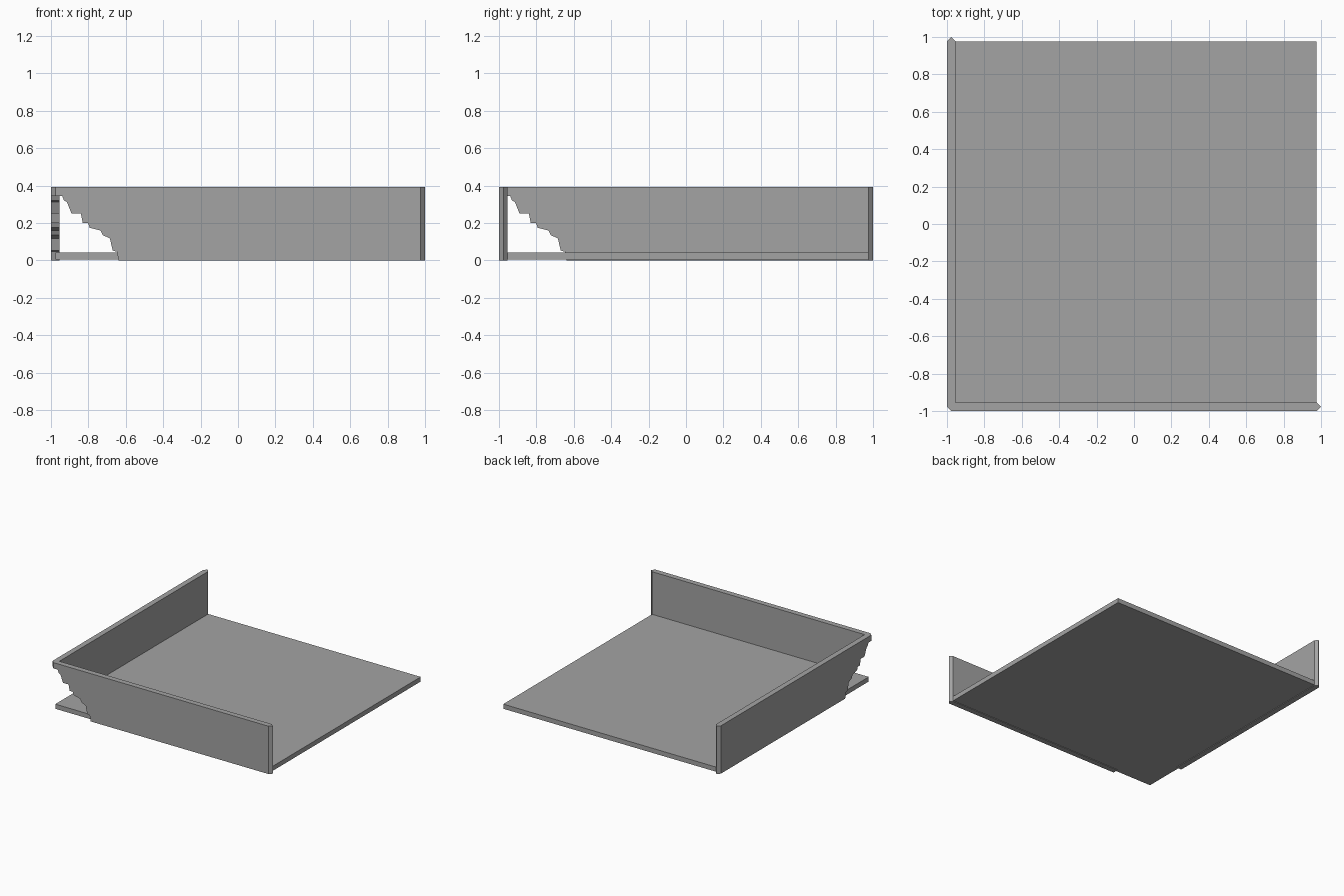
import bpy, bmesh

cube = bpy.data.objects.get("Cube")
if cube:
    bpy.data.objects.remove(cube, do_unlink=True)

mat = bpy.data.materials.new("plain grey")
mat.use_nodes = True
grey = (0.37, 0.37, 0.37, 1)
mat.diffuse_color = grey
mat.node_tree.nodes["Principled BSDF"].inputs["Base Color"].default_value = grey

TOP = 0.393
EDGE = 0.977

# Ragged broken edge, from beneath the corner down to the ground
BROKEN = [(-0.94, 0.345), (-0.93, 0.32), (-0.915, 0.313), (-0.89, 0.25),
          (-0.84, 0.25), (-0.83, 0.2), (-0.802, 0.2), (-0.793, 0.175),
          (-0.735, 0.16), (-0.722, 0.135), (-0.685, 0.118), (-0.67, 0.053),
          (-0.648, 0.047), (-0.638, 0)]

# Wall plan: depth, corner end, free end (mitred corner, pointed free end)
LAYERS = [(-1, -EDGE, EDGE), (-0.9885, -0.9885, 0.9885),
          (-EDGE, -EDGE, 1), (-0.955, -0.955, EDGE)]


def finish(name, bm):
    bmesh.ops.recalc_face_normals(bm, faces=bm.faces)
    mesh = bpy.data.meshes.new(name)
    bm.to_mesh(mesh)
    bm.free()
    mesh.materials.append(mat)
    obj = bpy.data.objects.new(name, mesh)
    bpy.context.collection.objects.link(obj)


def wall(name, swap):
    bm = bmesh.new()
    loops = []
    for depth, start, end in LAYERS:
        outline = [(start, TOP), (start, 0.345)] + BROKEN + [(end, 0), (end, TOP)]
        loops.append([bm.verts.new((depth, u, z) if swap else (u, depth, z))
                      for u, z in outline])
    n = len(loops[0])
    for a, b in zip(loops, loops[1:]):
        for i in range(n):
            j = (i + 1) % n
            bm.faces.new((a[i], a[j], b[j], b[i]))
    bm.faces.new(loops[0])
    bm.faces.new(loops[-1])
    finish(name, bm)


wall("front_wall", False)
wall("right_wall", True)

# Floor slab, reaching to the middle of the wall thickness
bm = bmesh.new()
bmesh.ops.create_cube(bm, size=1)
bmesh.ops.scale(bm, vec=(2 * EDGE, 2 * EDGE, 0.038), verts=bm.verts)
bmesh.ops.translate(bm, vec=(0, 0, 0.024), verts=bm.verts)
finish("floor", bm)
